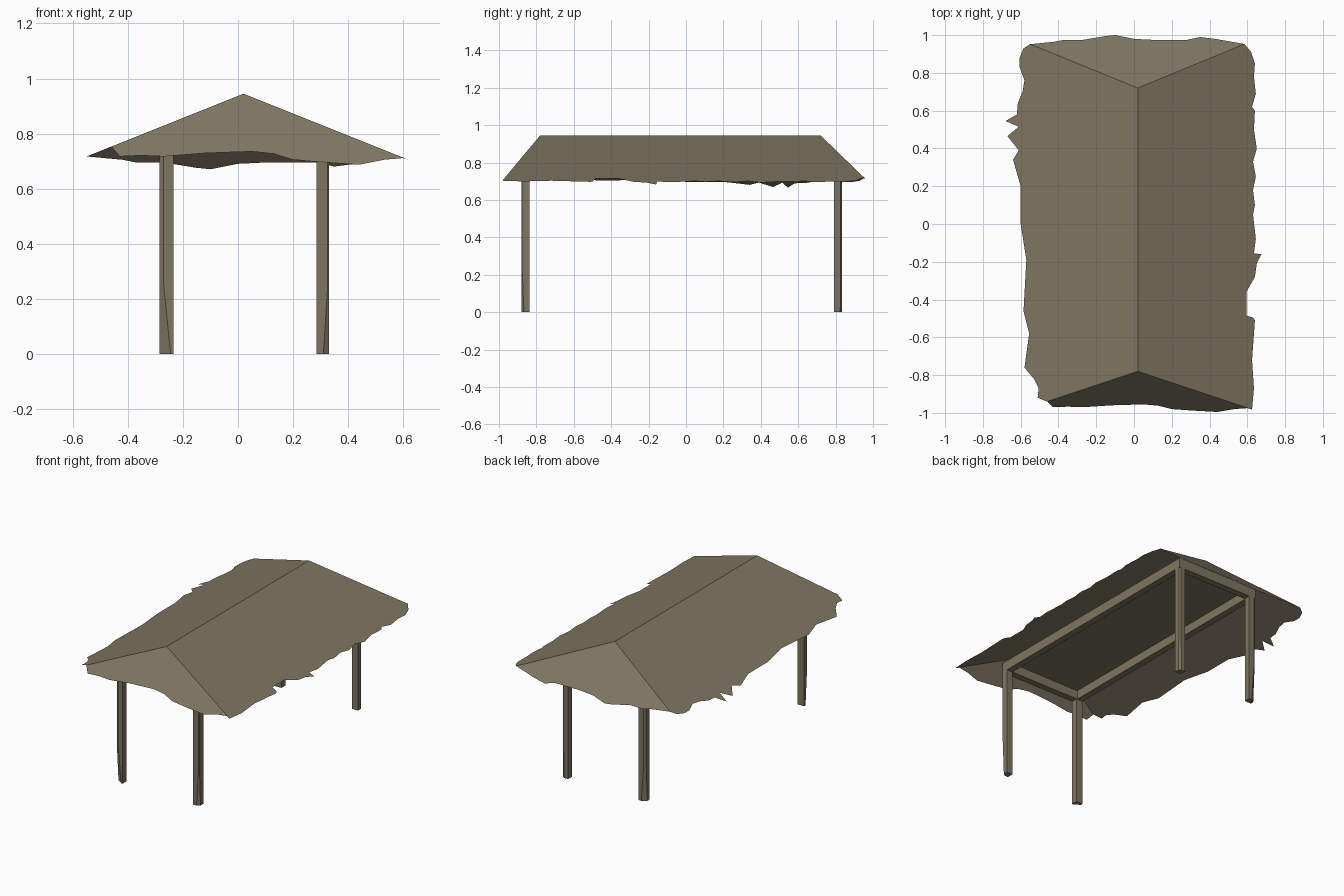
import bpy
import bmesh

default_cube = bpy.data.objects.get("Cube")
if default_cube:
    bpy.data.objects.remove(default_cube, do_unlink=True)


def make_material(name, colour):
    material = bpy.data.materials.new(name)
    material.use_nodes = True
    material.diffuse_color = colour
    material.node_tree.nodes["Principled BSDF"].inputs["Base Color"].default_value = colour
    return material


weathered = make_material("weathered_brown", (0.21, 0.18, 0.12, 1))


def finish(name, bm):
    """Turn a bmesh into a named, flat shaded object."""
    mesh = bpy.data.meshes.new(name)
    bm.to_mesh(mesh)
    bm.free()
    mesh.materials.append(weathered)
    obj = bpy.data.objects.new(name, mesh)
    bpy.context.collection.objects.link(obj)
    return obj


def box(name, low, high):
    bm = bmesh.new()
    bmesh.ops.create_cube(bm, size=1)
    for vert in bm.verts:
        for axis in range(3):
            vert.co[axis] = high[axis] if vert.co[axis] > 0 else low[axis]
    return finish(name, bm)


# Thatched hip roof: one sheet, four slopes with ragged eaves
RIDGE_X, RIDGE_Z = 0.02, 0.945
RIDGE_FRONT, RIDGE_BACK = -0.78, 0.72


def side_height(x, y):
    return RIDGE_Z - 0.4 * abs(x - RIDGE_X)


def front_height(x, y):
    return RIDGE_Z - 1.2 * (RIDGE_FRONT - y)


def back_height(x, y):
    return RIDGE_Z - 0.98 * (y - RIDGE_BACK)


corners = {
    "front_right": (-.46, -.94), "front_left": (.625, -.982),
    "back_left": (.585, .953), "back_right": (-.55, .952),
}
front_eave = [(-.43, -.97), (-.35, -.967), (-.27, -.97), (-.12, -.96), (.05, -.955),
              (.13, -.962), (.2, -.98), (.3, -.987), (.44, -.995), (.53, -.98), (.6, -.975)]
left_eave = [(.635, -.87), (.625, -.72), (.64, -.51), (.63, -.495), (.595, -.485),
             (.595, -.36), (.64, -.28), (.65, -.21), (.675, -.16), (.635, -.155),
             (.645, -.08), (.63, .05), (.64, .1), (.63, .18), (.645, .25), (.63, .33),
             (.65, .4), (.635, .5), (.64, .6), (.625, .62), (.645, .69), (.635, .78),
             (.64, .85), (.62, .91)]
back_eave = [(.43, .98), (.35, .99), (.28, .975), (.1, .975), (0, .98), (-.1, 1),
             (-.15, .995), (-.27, .975), (-.37, .975), (-.42, .965)]
right_eave = [(-.585, .93), (-.605, .88), (-.605, .83), (-.58, .76), (-.59, .7),
              (-.615, .64), (-.62, .58), (-.68, .545), (-.61, .515), (-.67, .465),
              (-.61, .39), (-.64, .34), (-.6, .2), (-.6, 0), (-.57, -.19),
              (-.585, -.46), (-.555, -.58), (-.58, -.76), (-.53, -.82),
              (-.505, -.87), (-.51, -.92)]

bm = bmesh.new()
ridge_front = bm.verts.new((RIDGE_X, RIDGE_FRONT, RIDGE_Z))
ridge_back = bm.verts.new((RIDGE_X, RIDGE_BACK, RIDGE_Z))
corner = {key: bm.verts.new((x, y, side_height(x, y))) for key, (x, y) in corners.items()}


def slope(start, eave, end, height, ridge):
    edge = [bm.verts.new((x, y, height(x, y))) for x, y in eave]
    bm.faces.new([corner[start]] + edge + [corner[end]] + ridge)


slope("front_right", front_eave, "front_left", front_height, [ridge_front])
slope("front_left", left_eave, "back_left", side_height, [ridge_back, ridge_front])
slope("back_left", back_eave, "back_right", back_height, [ridge_back])
slope("back_right", right_eave, "front_right", side_height, [ridge_front, ridge_back])
finish("thatched_roof", bm)

# Frame: beams on top of the posts, tucked under the roof, with a flat ceiling
X_RIGHT, X_LEFT, Y_FRONT, Y_BACK = -0.285, 0.33, -0.88, 0.835
WIDTH, BEAM_LOW, BEAM_HIGH = 0.045, 0.735, 0.8
box("right_beam", (X_RIGHT, Y_FRONT, BEAM_LOW), (X_RIGHT + WIDTH, Y_BACK, BEAM_HIGH))
box("left_beam", (X_LEFT - WIDTH, Y_FRONT, BEAM_LOW), (X_LEFT, Y_BACK, BEAM_HIGH))
box("front_beam", (X_RIGHT + WIDTH, Y_FRONT, BEAM_LOW),
    (X_LEFT - WIDTH, Y_FRONT + WIDTH, BEAM_HIGH))
box("back_beam", (X_RIGHT + WIDTH, Y_BACK - WIDTH, BEAM_LOW),
    (X_LEFT - WIDTH, Y_BACK, BEAM_HIGH))
box("ceiling", (X_RIGHT, Y_FRONT, BEAM_HIGH - 0.005), (X_LEFT, Y_BACK, BEAM_HIGH))


# Rough-hewn posts: the outer corner is cut away, more so near the ground
def post(name, outer_x, outer_y, width, cut_top, cut_foot):
    sx = 1 if outer_x > 0 else -1
    sy = 1 if outer_y > 0 else -1
    inner_x, inner_y = outer_x - sx * width, outer_y - sy * 0.043
    bm = bmesh.new()
    rings = []
    for z, cut in ((0, cut_foot), (0.25, cut_top), (BEAM_LOW, cut_top)):
        points = [(inner_x, inner_y), (outer_x, inner_y), (outer_x, outer_y - sy * cut * 0.7),
                  (outer_x - sx * cut, outer_y), (inner_x, outer_y)]
        rings.append([bm.verts.new((x, y, z)) for x, y in points])
    for low, high in zip(rings, rings[1:]):
        for i in range(len(low)):
            j = (i + 1) % len(low)
            bm.faces.new((low[i], low[j], high[j], high[i]))
    bm.faces.new(rings[0])
    bm.faces.new(rings[-1])
    bmesh.ops.recalc_face_normals(bm, faces=bm.faces[:])
    finish(name, bm)


post("front_right_post", X_RIGHT, Y_FRONT, 0.05, 0.015, 0.04)
post("front_left_post", X_LEFT, Y_FRONT, 0.045, 0.004, 0.02)
post("back_right_post", X_RIGHT, Y_BACK, 0.05, 0.012, 0.03)
post("back_left_post", X_LEFT, Y_BACK, 0.045, 0.012, 0.015)
